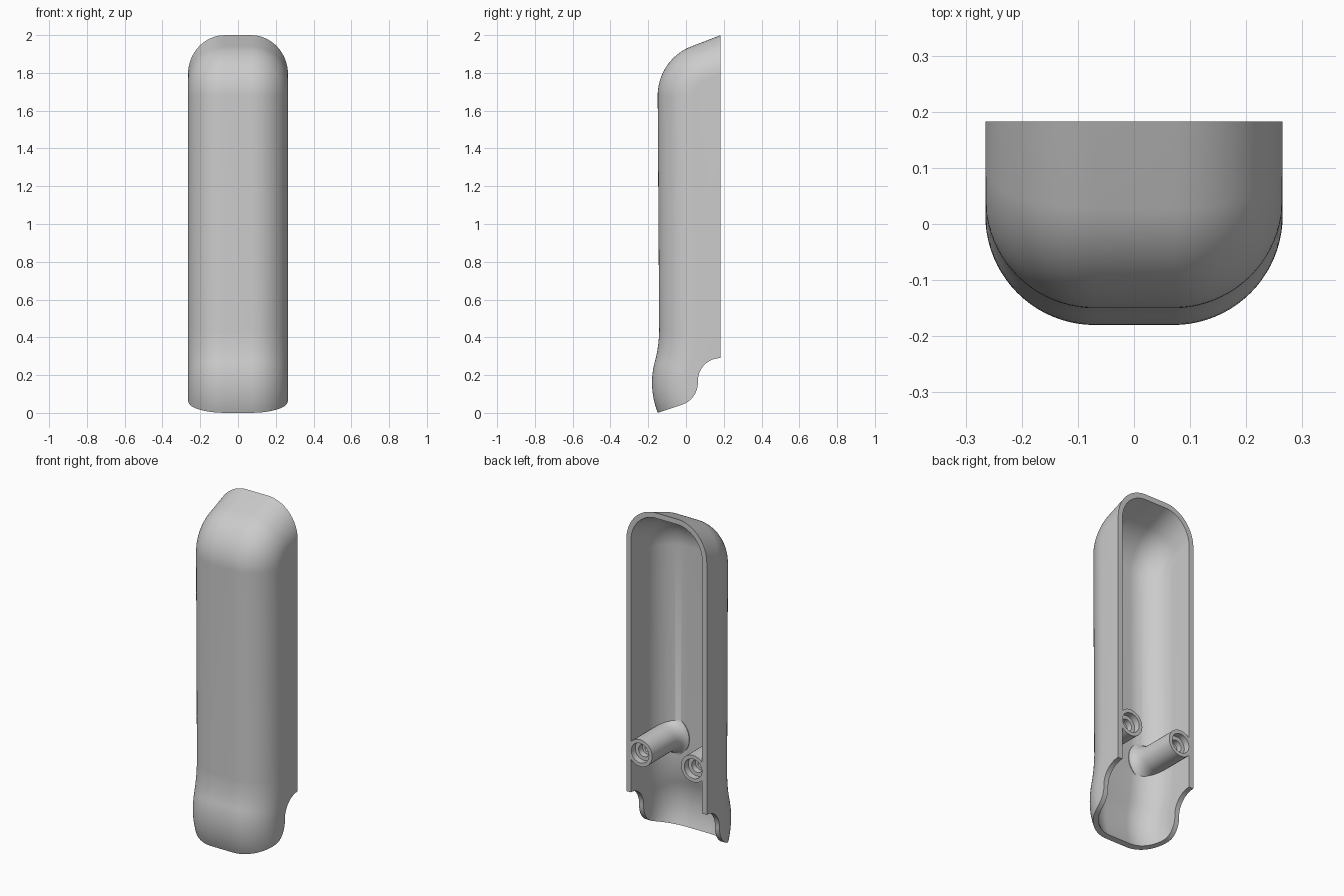
import bpy, bmesh, math
from mathutils import Vector, Matrix

cube = bpy.data.objects.get("Cube")
if cube:
    bpy.data.objects.remove(cube, do_unlink=True)

HALF_WIDTH, CORNER, WALL = 0.265, 0.195, 0.03
BACK = 0.183


def make_object(name, bm):
    bmesh.ops.recalc_face_normals(bm, faces=bm.faces)
    mesh = bpy.data.meshes.new(name)
    bm.to_mesh(mesh)
    bm.free()
    obj = bpy.data.objects.new(name, mesh)
    bpy.context.collection.objects.link(obj)
    return obj


def arc(cy, cz, r, start, end, n):
    """Points on a circle in the side plane, angles in degrees."""
    angles = [math.radians(start + (end - start) * i / n) for i in range(n + 1)]
    return [Vector((cy + r * math.cos(a), cz + r * math.sin(a))) for a in angles]


def boolean(target, tool, operation):
    mod = target.modifiers.new("boolean", 'BOOLEAN')
    mod.operation, mod.solver, mod.object = operation, 'EXACT', tool
    bpy.context.view_layer.objects.active = target
    bpy.ops.object.modifier_apply(modifier=mod.name)
    bpy.data.objects.remove(tool, do_unlink=True)


def front_profile():
    """Side silhouette of the front, bottom to top: bulge, shaft, bent top."""
    pts = arc(0.25, 0.16, 0.43, 202, 163, 14)
    # Concave blend from the bulge into the shaft
    a, b, c = pts[-1], Vector((-0.145, 0.35)), Vector((-0.142, 0.43))
    for i in range(1, 9):
        t = i / 8
        pts.append(a * (1 - t) ** 2 + b * 2 * t * (1 - t) + c * t * t)
    pts += arc(0.129, 1.68, 0.279, 180, 111, 22)
    # Run both ends past the trimming planes
    low = (pts[0] - pts[1]).normalized() * 0.15
    slope = math.radians(21)
    high = Vector((math.cos(slope), math.sin(slope))) * 0.5
    return [pts[0] + low] + pts + [pts[-1] + high]


def rounded_body(name, inset):
    """Sweep a U section along the front profile, with its corners rounded."""
    path = front_profile()
    half, radius = HALF_WIDTH - inset, CORNER - inset
    steps = 20
    section = []
    for i in range(steps + 1):
        a = math.pi / 2 * i / steps
        section.append((half - radius + radius * math.sin(a),
                        inset + radius * (1 - math.cos(a))))
    section = [(-x, d) for x, d in reversed(section)] + section

    bm = bmesh.new()
    rings, normals = [], []
    for i, p in enumerate(path):
        before = (p - path[max(i - 1, 0)]).normalized()
        after = (path[min(i + 1, len(path) - 1)] - p).normalized()
        # Arc ends stay tangent to their straight neighbours
        tangent = (before + after).normalized()
        n = Vector((tangent.y, -tangent.x))
        normals.append(n)
        rings.append([bm.verts.new((x, p.x + n.x * d, p.y + n.y * d))
                      for x, d in section])
    for r0, r1 in zip(rings, rings[1:]):
        for j in range(len(section) - 1):
            bm.faces.new((r0[j], r0[j + 1], r1[j + 1], r1[j]))
    # Close the sides, ends and back
    far = path[0] + normals[0] * 0.9
    left, right = [bm.verts.new((s * half, far.x, far.y)) for s in (-1, 1)]
    bm.faces.new([r[0] for r in rings] + [left])
    bm.faces.new([r[-1] for r in rings] + [right])
    bm.faces.new(rings[0] + [right, left])
    bm.faces.new(rings[-1])
    bm.faces.new((left, right, rings[-1][-1], rings[-1][0]))
    return make_object(name, bm)


def side_prism(name, outline):
    """Extrude a side outline across the full width."""
    bm = bmesh.new()
    face = bm.faces.new([bm.verts.new((-1, p[0], p[1])) for p in outline])
    new = bmesh.ops.extrude_face_region(bm, geom=[face])["geom"]
    verts = [v for v in new if isinstance(v, bmesh.types.BMVert)]
    bmesh.ops.translate(bm, verts=verts, vec=(2, 0, 0))
    return make_object(name, bm)


def turned_post(name, x, z, profile):
    """Turn a (radius, y) profile about a front-to-back axis."""
    bm = bmesh.new()
    count = 40
    rings = []
    for r, y in profile:
        ring = []
        for i in range(count):
            a = math.tau * i / count
            ring.append(bm.verts.new((x + r * math.cos(a), y, z + r * math.sin(a))))
        rings.append(ring)
    for r0, r1 in zip(rings, rings[1:]):
        for i in range(count):
            k = (i + 1) % count
            bm.faces.new((r0[i], r0[k], r1[k], r1[i]))
    bm.faces.new(rings[0])
    bm.faces.new(rings[-1])
    return make_object(name, bm)


# Outer body trimmed to the flat back and the notched lower edge
shell = rounded_body("handle_shell", 0)
outline = [(-0.5, -0.1167)]
outline += arc(-0.06, 0.16, 0.123, -72, 0, 12)
outline += arc(BACK, 0.17, 0.12, 180, 90, 14)
outline += [(BACK, 2.3), (-0.5, 2.3)]
boolean(shell, side_prism("trim", outline), 'INTERSECT')

# Hollow interior that leaves two screw posts standing
cavity = rounded_body("cavity", WALL)
POST_X, POST_Z = 0.175, 0.54
for side in (-1, 1):
    post = turned_post("post", side * POST_X, POST_Z,
                       [(0.08, 0.3), (0.08, -0.03), (0.083, -0.055),
                        (0.09, -0.08), (0.105, -0.1), (0.12, -0.108), (0.12, -0.25)])
    boolean(cavity, post, 'DIFFERENCE')
boolean(shell, cavity, 'DIFFERENCE')

# Stepped screw holes
for side in (-1, 1):
    hole = turned_post("screw_hole", side * POST_X, POST_Z,
                       [(0.058, 0.25), (0.058, 0.145), (0.036, 0.145),
                        (0.036, 0.11), (0.02, 0.11), (0.02, 0.0)])
    boolean(shell, hole, 'DIFFERENCE')

# Smooth shading with crisp rims
bpy.ops.object.select_all(action='DESELECT')
shell.select_set(True)
bpy.context.view_layer.objects.active = shell
bpy.ops.object.shade_smooth_by_angle(angle=math.radians(30))
